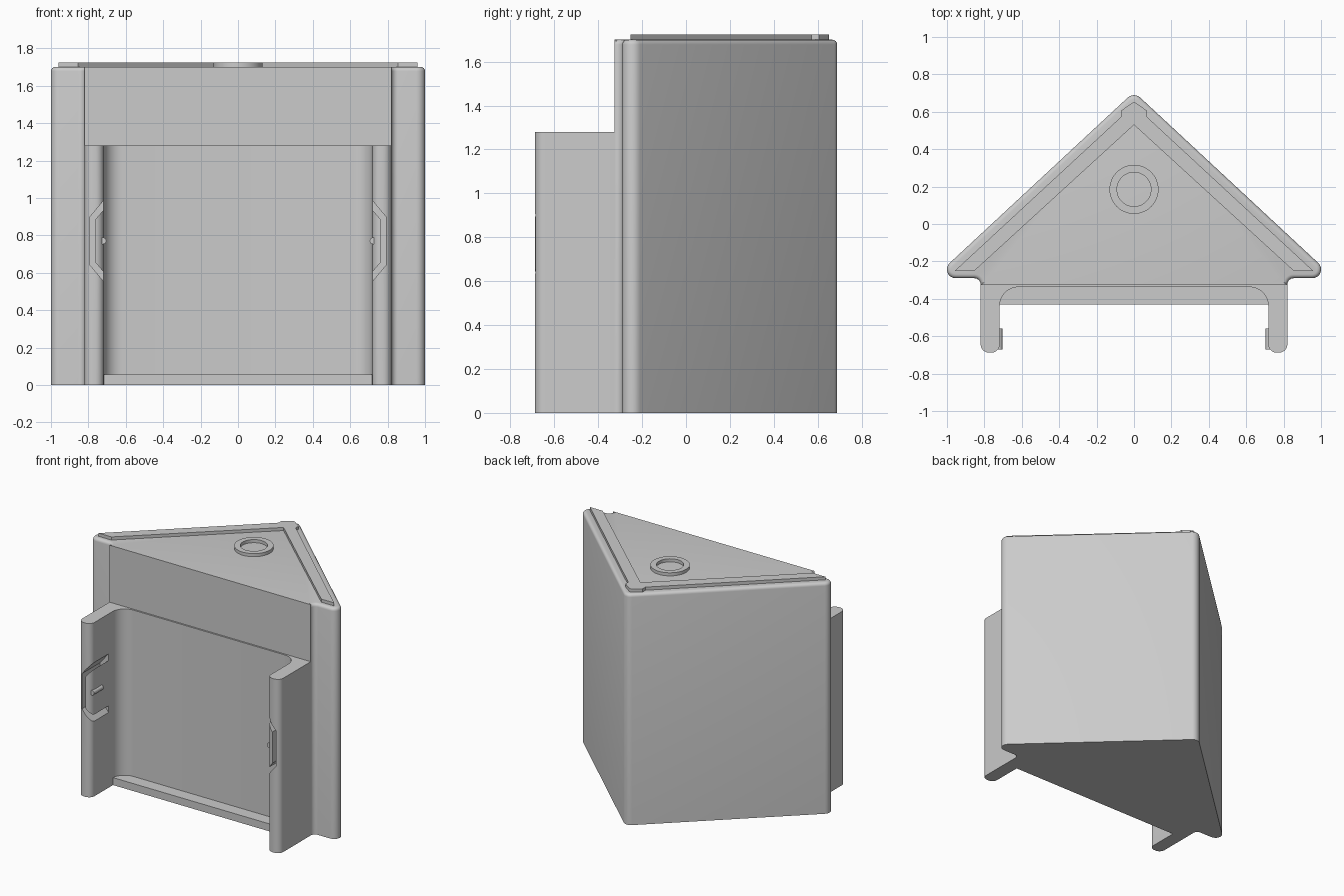
import bpy, bmesh, math
from mathutils import Vector

cube = bpy.data.objects.get("Cube")
if cube:
    bpy.data.objects.remove(cube)

GREY = (0.6, 0.6, 0.6, 1)
mat = bpy.data.materials.new("plain grey")
mat.use_nodes = True
mat.diffuse_color = GREY
mat.node_tree.nodes["Principled BSDF"].inputs["Base Color"].default_value = GREY


def rounded(points, steps=8):
    """Turn (x, y, radius) corners into an outline with true arcs."""
    out = []
    for i, (x, y, r) in enumerate(points):
        p = Vector((x, y))
        if r == 0:
            out.append(p)
            continue
        a = (Vector(points[i - 1][:2]) - p).normalized()
        b = (Vector(points[(i + 1) % len(points)][:2]) - p).normalized()
        half = a.angle(b) / 2
        centre = p + (a + b).normalized() * r / math.sin(half)
        start = p + a * r / math.tan(half) - centre
        end = p + b * r / math.tan(half) - centre
        for k in range(steps + 1):
            d = start.lerp(end, k / steps)
            # even angular spacing along the arc
            t = k / steps
            w = start.angle(end)
            d = (start * math.sin((1 - t) * w) + end * math.sin(t * w)) / math.sin(w)
            out.append(centre + d)
    return out


def mirrored(half):
    """Close a right-hand half outline with its mirror image."""
    return half + [(-x, y, r) for x, y, r in reversed(half) if x != 0]


def prism(name, outline, low, high, along="z", bevel=0, keep=None):
    bm = bmesh.new()
    put = (lambda p, h: (p[0], p[1], h)) if along == "z" else (lambda p, h: (p[0], h, p[1]))
    face = bm.faces.new([bm.verts.new(put(p, low)) for p in outline])
    new = bmesh.ops.extrude_face_region(bm, geom=[face])["geom"]
    shift = Vector(put((0, 0), high - low))
    top = [v for v in new if isinstance(v, bmesh.types.BMVert)]
    bmesh.ops.translate(bm, verts=top, vec=shift)
    bmesh.ops.recalc_face_normals(bm, faces=bm.faces)
    if bevel:
        edges = [e for e in bm.edges if all(v in top for v in e.verts) and keep(e)]
        bmesh.ops.bevel(bm, geom=edges, offset=bevel, segments=4, profile=0.5, affect="EDGES")
    mesh = bpy.data.meshes.new(name)
    bm.to_mesh(mesh)
    bm.free()
    mesh.materials.append(mat)
    obj = bpy.data.objects.new(name, mesh)
    bpy.context.collection.objects.link(obj)
    return obj


def circle(x, y, r, n=48):
    return [(x + r * math.cos(math.tau * i / n), y + r * math.sin(math.tau * i / n)) for i in range(n)]


def cut(obj, cutter):
    mod = obj.modifiers.new("cut", "BOOLEAN")
    mod.operation, mod.solver, mod.object = "DIFFERENCE", "EXACT", cutter
    bpy.context.view_layer.objects.active = obj
    bpy.ops.object.modifier_apply(modifier=mod.name)
    bpy.data.objects.remove(cutter)


# Wedge body with a softened rim, sharp only along the front
FRONT, TOP = -0.325, 1.70
body = prism("wedge_body", rounded(mirrored([
    (0, 0.707, 0.05), (1.073, -0.29, 0.047), (0.82, -0.29, 0.034), (0.82, FRONT, 0)])),
    0, TOP, bevel=0.022, keep=lambda e: max(v.co.y for v in e.verts) > FRONT + 0.002)

# Lower frame: thin back panel curving into two side arms
frame = prism("arm_frame", rounded(mirrored([
    (0.82, -0.31, 0), (0.82, -0.688, 0.045), (0.718, -0.688, 0.045), (0.718, -0.337, 0.1)])),
    0, 1.28)

# Bottom ledge between the arms
ledge = prism("bottom_ledge", [(-0.73, -0.43), (0.73, -0.43), (0.73, -0.32), (-0.73, -0.32)], 0, 0.055)

# Snap latches: bracket slots with a small bump on each tongue
MID = 0.77
upper = [(0.69, 0.25), (0.79, 0.13), (0.762, 0.115), (0.69, 0.2)]
bracket = [upper[0], upper[1], (0.79, -0.13), (0.69, -0.25),
           (0.69, -0.2), (0.762, -0.115), upper[2], upper[3]]
latches = []
for side, label in ((1, "left"), (-1, "right")):
    slot = prism("slot_cutter", [(side * x, MID + z) for x, z in bracket], -0.8, -0.48, along="y")
    cut(frame, slot)
    latches.append(prism(label + "_latch_bump", circle(side * 0.722, MID, 0.018, 16),
                         -0.67, -0.56, along="y"))

# Chevron ridge on top with a widened tip
ridge = prism("top_ridge", rounded(mirrored([
    (0, 0.655, 0.02), (0.07, 0.605, 0), (0.07, 0.572, 0), (0.96, -0.252, 0), (0.855, -0.252, 0)])
    [:5] + [(0, 0.53, 0)] + [(-0.855, -0.252, 0), (-0.96, -0.252, 0), (-0.07, 0.572, 0),
                             (-0.07, 0.605, 0)]), TOP - 0.01, 1.723)

# Round collar on top
collar = prism("top_collar", circle(0, 0.185, 0.131), TOP - 0.01, 1.723)
cut(collar, prism("collar_cutter", circle(0, 0.185, 0.091), 1.6, 1.8))

# Smooth the arcs, keep real edges sharp
bpy.ops.object.select_all(action="DESELECT")
for obj in [body, frame, ledge, ridge, collar] + latches:
    obj.select_set(True)
bpy.context.view_layer.objects.active = body
bpy.ops.object.shade_smooth_by_angle(angle=math.radians(32))
